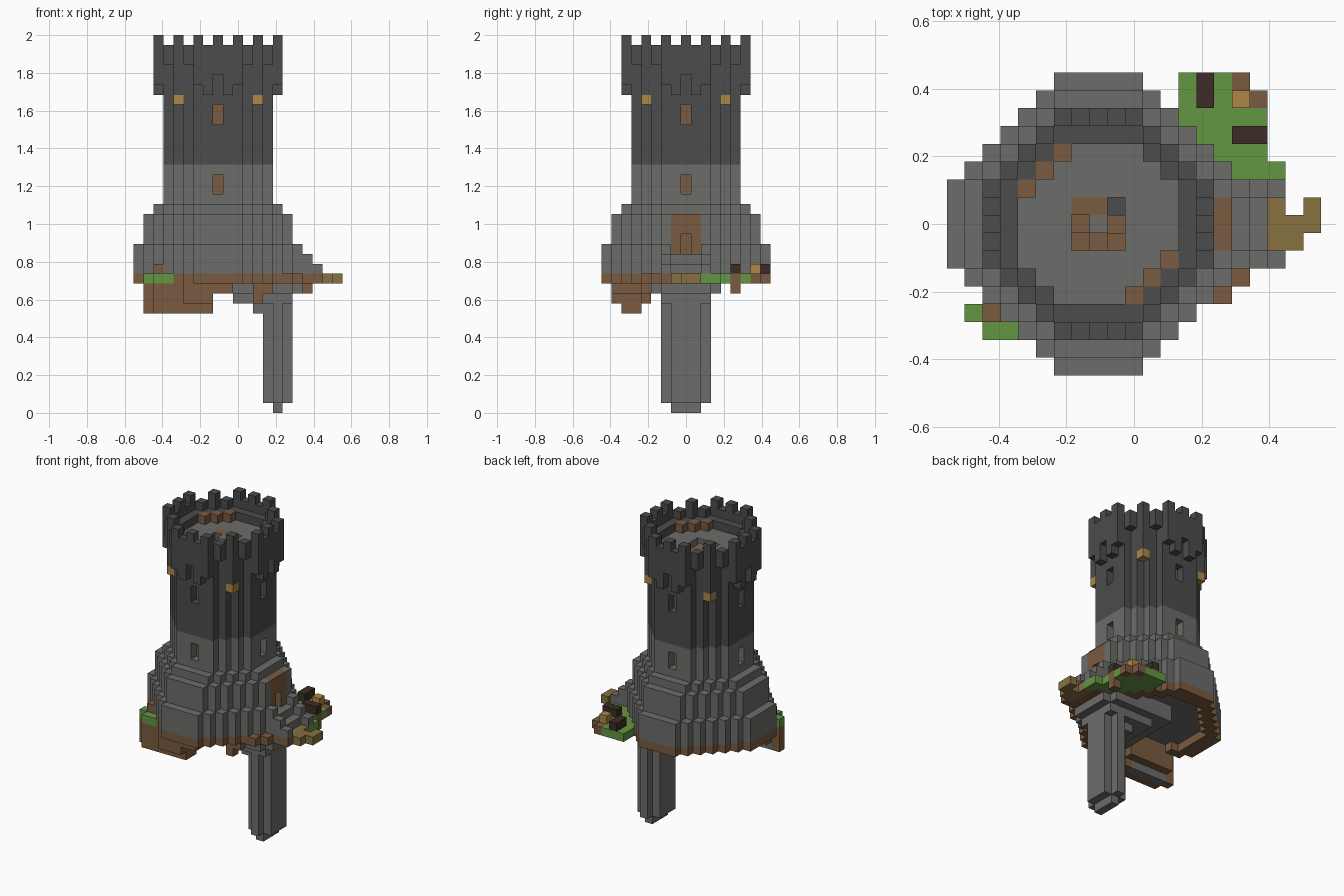
import bpy, bmesh
from mathutils import Vector

if "Cube" in bpy.data.objects:
    bpy.data.objects.remove(bpy.data.objects["Cube"], do_unlink=True)

U = 2 / 38                              # edge of one block
AXIS = Vector((-2, 0, 0))               # tower axis, in blocks


def lin(c):
    c /= 255
    return c / 12.92 if c <= 0.04045 else ((c + 0.055) / 1.055) ** 2.4


COLOURS = {
    "stone": (108, 108, 106), "dark_stone": (76, 76, 76),
    "wood": (122, 91, 65), "grass": (100, 150, 66),
    "lamp_gold": (174, 135, 70), "path_sand": (134, 113, 64),
    "dark_wood": (60, 44, 37),
}
MATS = {}
for name, rgb in COLOURS.items():
    m = bpy.data.materials.new(name)
    m.use_nodes = True
    col = (*[lin(c) for c in rgb], 1)
    m.diffuse_color = col
    bsdf = m.node_tree.nodes["Principled BSDF"]
    bsdf.inputs["Base Color"].default_value = col
    bsdf.inputs["Roughness"].default_value = 0.9
    MATS[name] = m

blocks = {}                             # cell -> (part, material)


def disc(r):
    """Octagonal disc of blocks around the tower axis."""
    return {(x, y) for x in range(-r, r + 1) for y in range(-r, r + 1)
            if abs(x) + abs(y) <= r + 2}


def rect(x0, x1, y0, y1):
    return {(x, y) for x in range(x0, x1 + 1) for y in range(y0, y1 + 1)}


def put(part, mat, cells, z0, z1):
    """Fill cells from level z0 up to level z1."""
    for x, y in cells:
        for z in range(z0, z1):
            blocks[x, y, z] = (part, mat)


def cut(cells, z0, z1):
    for x, y in cells:
        for z in range(z0, z1):
            blocks.pop((x, y, z), None)


# Stepped base and tower shaft
put("base_rim", "wood", disc(8) - disc(6), 13, 14)
put("base", "stone", disc(8), 14, 17)
put("base", "stone", disc(7), 17, 20)
put("base", "stone", disc(6), 20, 21)
put("lower_tower", "stone", disc(5), 21, 25)
put("upper_tower", "dark_stone", disc(5), 25, 35)
put("roof_floor", "stone", disc(4), 34, 35)

# Battlement: walkway, corbelled parapet, merlons
put("walkway", "dark_stone", disc(5) - disc(4), 35, 36)
for x, y in disc(6) - disc(5):
    a, b = sorted((abs(x), abs(y)))
    if b == 6:
        bottom = (34, 32, 33)[a]
    else:
        bottom = 32 if a == b else 35
    merlon = x % 2 == 0 and y % 2 == 0
    put("battlement", "dark_stone", {(x, y)}, bottom, 38 if merlon else 37)

# Hanging lamps and roof crates
put("lamps", "lamp_gold", {(x, y) for x in (-4, 4) for y in (-4, 4)}, 31, 32)
for s in (-1, 1):
    put("roof_crates", "wood", {(s * k, s * (k - 6)) for k in (2, 3, 4)}, 35, 36)

# Spiral stair sinking into the roof
cut(rect(-1, 1, -1, 1) - {(0, 0)}, 28, 35)
spiral = [(0, 1), (-1, 1), (-1, 0), (-1, -1), (0, -1), (1, -1), (1, 0)]
for i, cell in enumerate(spiral):
    put("spiral_stair", "wood", {cell}, 28, 35 - max(0, i - 1))

# Recessed windows on all four sides
for dx, dy in ((1, 0), (-1, 0), (0, 1), (0, -1)):
    for z in (22, 29):
        cut({(5 * dx, 5 * dy)}, z, z + 2)
        put("windows", "wood", {(4 * dx, 4 * dy)}, z, z + 2)

# Entrance with wooden frame
put("door_frame", "wood", rect(7, 7, -1, 1), 16, 20)
cut({(7, 0)}, 16, 18)
put("door", "wood", {(6, 0)}, 16, 18)

# Entrance steps with raised curbs
cut(rect(8, 8, -1, 1), 16, 17)
put("step_footing", "wood", rect(9, 10, -2, 2) | {(8, -3), (7, -4)}, 13, 14)
put("steps", "stone", rect(9, 9, -1, 1), 14, 15)
for y in (-2, 2):
    put("curbs", "stone", {(9, y)}, 14, 16)
    put("curbs", "stone", {(10, y)}, 14, 15)
path = rect(10, 10, -1, 1) | {(11, 0), (11, -1), (12, 0), (12, 1)}
put("path", "path_sand", path, 13, 14)

# Garden ledge with crates and a lamp
garden = (rect(5, 8, 7, 8) | rect(5, 9, 3, 6) | {(9, 7), (10, 3), (10, 2)}) - disc(8)
put("garden", "grass", garden, 13, 14)
put("garden_soil", "wood", {(8, 8), (9, 7)}, 13, 14)
put("garden_soil", "wood", {(9, 5)}, 12, 14)
put("garden_crates", "dark_wood", {(6, 7), (6, 8), (8, 5), (9, 5)}, 14, 15)
put("garden_lamp", "lamp_gold", {(8, 7)}, 14, 15)

# Small grass ledge and the earth hanging beneath it
ledge = {(-7, -5), (-6, -5), (-6, -6), (-5, -6)}
earth = (rect(-7, -1, -7, -4) & disc(8)) | ledge
put("earth", "wood", earth, 11, 14)
put("earth", "wood", rect(0, 1, -7, -4) & disc(8), 12, 14)
put("earth_tip", "stone", {c for c in earth if c[1] in (-5, -6)}, 10, 11)
put("earth_tip", "wood", {c for c in earth if c[1] == -6 or c[0] in (-7, -1)}
    & rect(-7, -1, -6, -5), 10, 11)
put("ledge", "grass", ledge, 13, 14)
put("ledge_stump", "wood", {(-6, -5)}, 14, 15)

# Rock root and long rock pillar
put("rock_root", "stone", rect(0, 8, -3, 3) & disc(8), 12, 13)
put("rock_root", "stone", rect(0, 6, -3, 3), 13, 14)
put("rock_root", "stone", rect(2, 7, -2, 2), 11, 12)
put("rock_root", "stone", rect(4, 7, -1, 1), 10, 11)
put("root_clods", "wood", rect(4, 5, -4, -4), 12, 14)
put("root_clods", "wood", {(4, -4)}, 11, 12)
put("rock_pillar", "stone", rect(5, 7, -1, 1) | rect(6, 6, -2, 2), 1, 12)
put("rock_pillar", "stone", rect(6, 6, -1, 1), 0, 1)


def face_corners(cell, axis, sign):
    """Corners of one block side, wound to face outward."""
    u, v = (axis + 1) % 3, (axis + 2) % 3
    pts = []
    for a, b in ((-1, -1), (1, -1), (1, 1), (-1, 1)):
        p = Vector((cell[0], cell[1], cell[2] + 0.5)) + AXIS
        p[axis] += sign / 2
        p[u] += a / 2
        p[v] += b / 2
        pts.append(p * U)
    return pts if sign > 0 else pts[::-1]


# Turn each part into a mesh of its exposed block sides
for part in dict.fromkeys(p for p, _ in blocks.values()):
    mesh = bpy.data.meshes.new(part)
    bm = bmesh.new()
    slots = []
    for cell, (owner, mat) in blocks.items():
        if owner != part:
            continue
        if mat not in slots:
            slots.append(mat)
        for axis in range(3):
            for sign in (-1, 1):
                near = list(cell)
                near[axis] += sign
                if tuple(near) not in blocks:
                    f = bm.faces.new([bm.verts.new(p) for p in face_corners(cell, axis, sign)])
                    f.material_index = slots.index(mat)
    bmesh.ops.remove_doubles(bm, verts=bm.verts, dist=U / 100)
    bm.to_mesh(mesh)
    bm.free()
    for mat in slots:
        mesh.materials.append(MATS[mat])
    bpy.context.scene.collection.objects.link(bpy.data.objects.new(part, mesh))
